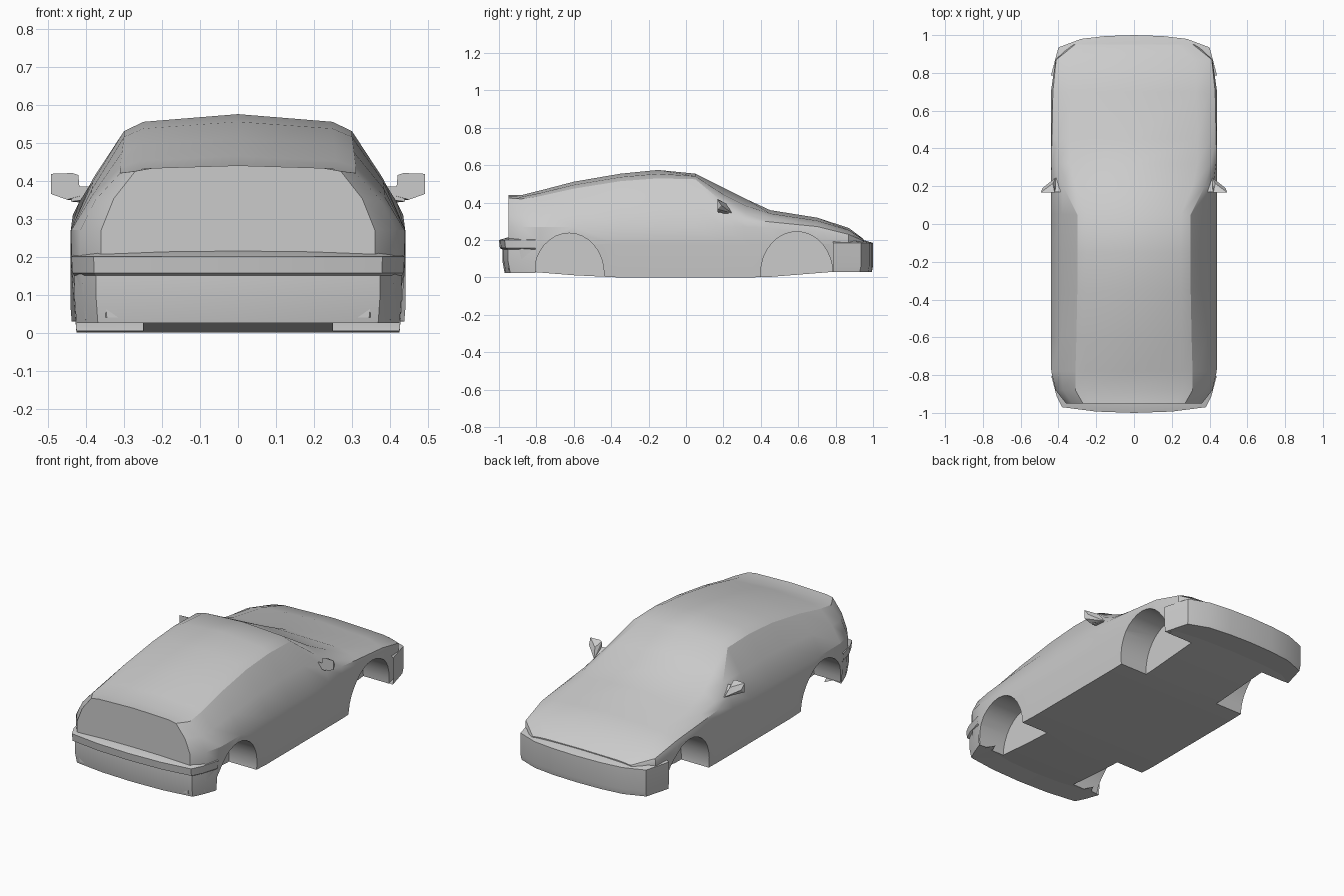
import bpy, bmesh, math
from mathutils import Matrix

cube = bpy.data.objects.get("Cube")
if cube:
    bpy.data.objects.remove(cube)

paint = bpy.data.materials.new("grey_paint")
paint.use_nodes = True
GREY = (0.6, 0.6, 0.6, 1)
paint.diffuse_color = GREY
paint.node_tree.nodes["Principled BSDF"].inputs["Base Color"].default_value = GREY


def finish(bm, name):
    """Turn a bmesh into a painted object."""
    bmesh.ops.remove_doubles(bm, verts=bm.verts[:], dist=0.0005)
    bmesh.ops.recalc_face_normals(bm, faces=bm.faces[:])
    mesh = bpy.data.meshes.new(name)
    bm.to_mesh(mesh)
    bm.free()
    mesh.materials.append(paint)
    obj = bpy.data.objects.new(name, mesh)
    bpy.context.collection.objects.link(obj)
    return obj


def activate(obj):
    bpy.ops.object.select_all(action='DESELECT')
    obj.select_set(True)
    bpy.context.view_layer.objects.active = obj


def smooth(obj, degrees=28):
    activate(obj)
    bpy.ops.object.shade_smooth_by_angle(angle=math.radians(degrees))


def skin(bm, rows, closed):
    """Quads between neighbouring rows of vertices."""
    for a, b in zip(rows, rows[1:]):
        n = len(a)
        for i in range(n if closed else n - 1):
            j = (i + 1) % n
            bm.faces.new((a[i], a[j], b[j], b[i]))


def section(y, top, edge_x, edge_z, belt_x, belt_z):
    """Closed cross-section of the shell: roof, window side, door, floor."""
    low = max(0, (abs(y + 0.02) - 0.43) * 0.08)
    half = [(edge_x * 0.83, edge_z + 0.55 * (top - edge_z)),
            (edge_x, edge_z),
            ((edge_x + belt_x) / 2 + 0.012, (edge_z + belt_z) / 2 + 0.005),
            (belt_x, belt_z),
            (belt_x, 0.18),
            (belt_x - 0.015, low)]
    ring = [(0, top)] + half + [(0, low)] + [(-x, z) for x, z in reversed(half)]
    return [(x, y, z) for x, z in ring]


# Body shell, lofted from tail to nose
# y, roof height, roof edge x, roof edge z, belt x, belt z
stations = [
    (-.95, .44, .27, .425, .36, .27),
    (-.88, .44, .31, .42, .415, .27),
    (-.78, .465, .31, .435, .438, .27),
    (-.6, .512, .305, .475, .44, .27),
    (-.35, .555, .3, .515, .44, .27),
    (-.15, .575, .3, .53, .44, .27),
    (.05, .555, .3, .525, .44, .27),
    (.2, .48, .375, .4, .44, .27),
    (.32, .42, .405, .34, .44, .27),
    (.45, .36, .405, .32, .44, .265),
    (.7, .32, .395, .285, .44, .25),
    (.87, .265, .385, .24, .415, .21),
    (.95, .205, .27, .2, .33, .18),
]
bm = bmesh.new()
rings = [[bm.verts.new(p) for p in section(*s)] for s in stations]
skin(bm, rings, True)
bm.faces.new(rings[0])
bm.faces.new(rings[-1])
body = finish(bm, "body_shell")

# Wheel wells, cut into both sides
for y, radius, height in ((-.625, .187, .217), (.592, .193, .225)):
    for side in (-1, 1):
        bm = bmesh.new()
        bmesh.ops.create_cone(bm, cap_ends=True, segments=32,
                              radius1=1, radius2=1, depth=0.35)
        bmesh.ops.transform(bm, verts=bm.verts[:],
                            matrix=Matrix.Rotation(math.pi / 2, 4, 'Y'))
        bmesh.ops.scale(bm, verts=bm.verts[:], vec=(1, radius, height))
        bmesh.ops.translate(bm, verts=bm.verts[:], vec=(side * 0.425, y, 0.02))
        cutter = finish(bm, "wheel_well_cutter")
        cutter.hide_render = True
        cut = body.modifiers.new("wheel_well", 'BOOLEAN')
        cut.operation = 'DIFFERENCE'
        cut.solver = 'EXACT'
        cut.object = cutter
        activate(body)
        bpy.ops.object.modifier_apply(modifier=cut.name)
        bpy.data.objects.remove(cutter)
smooth(body)


def bumper(name, path, profile):
    """Sweep a profile of (inset, height) around half a plan path, mirrored."""
    bm = bmesh.new()
    way = 1 if path[0][1] > 0 else -1
    plan = [(-x, y) for x, y in reversed(path[1:])] + path
    rows = []
    for inset, z in profile:
        row = []
        for i, (x, y) in enumerate(plan):
            at_end = i in (0, len(plan) - 1)
            dy = 0 if at_end else way * inset
            row.append(bm.verts.new((x * (1 - inset), y - dy, z)))
        rows.append(row)
    skin(bm, rows, False)
    smooth(finish(bm, name))


# Bumpers wrapping both ends
bumper("tail_bumper",
       [(0, -1), (.2, -.993), (.38, -.97), (.41, -.91), (.438, -.805)],
       [(.07, .215), (.05, .215), (0, .2), (.005, .157), (.018, .15),
        (.018, .09), (.03, .025), (.15, .03)])
bumper("nose_bumper",
       [(0, 1), (.15, .995), (.28, .98), (.4, .935), (.44, .785)],
       [(.09, .205), (.05, .2), (0, .185), (0, .06), (.006, .03), (.15, .035)])


def hull(name, points, side):
    bm = bmesh.new()
    for x, y, z in points:
        bm.verts.new((side * x, y, z))
    out = bmesh.ops.convex_hull(bm, input=bm.verts[:])
    loose = [v for v in out["geom_interior"] if isinstance(v, bmesh.types.BMVert)]
    bmesh.ops.delete(bm, geom=loose, context='VERTS')
    smooth(finish(bm, name))


# Door mirrors on short stalks
for side, label in ((1, "left"), (-1, "right")):
    hull(label + "_mirror_housing",
         [(.415, .168, .36), (.42, .168, .415), (.435, .168, .42), (.492, .168, .418),
          (.492, .168, .365), (.45, .168, .35), (.43, .215, .395), (.485, .19, .385),
          (.415, .245, .345)], side)
    hull(label + "_mirror_stalk",
         [(.38, .17, .385), (.39, .25, .34), (.4, .17, .35), (.44, .17, .345),
          (.43, .17, .385), (.42, .24, .345)], side)
